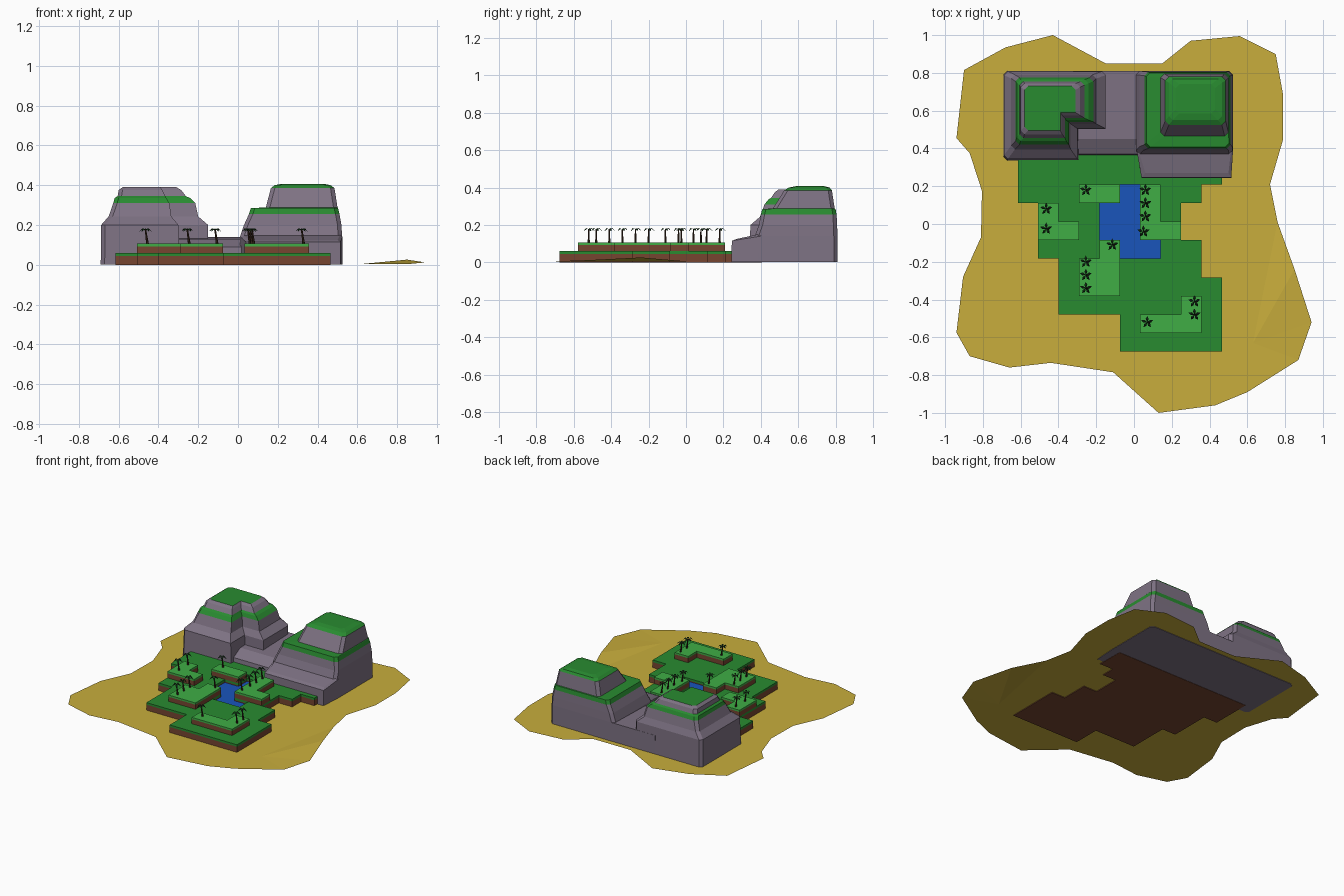
import bpy, bmesh, math
from mathutils import Vector

if "Cube" in bpy.data.objects:
    bpy.data.objects.remove(bpy.data.objects["Cube"])


def material(name, rgb):
    m = bpy.data.materials.new(name)
    m.diffuse_color = (*rgb, 1)
    m.use_nodes = True
    m.node_tree.nodes["Principled BSDF"].inputs["Base Color"].default_value = m.diffuse_color
    return m


SAND = material("sand", (0.58, 0.42, 0.045))
ROCK = material("rock", (0.21, 0.17, 0.23))
GRASS = material("grass", (0.022, 0.26, 0.03))
LIGHT = material("light_grass", (0.05, 0.42, 0.06))
SOIL = material("soil", (0.18, 0.06, 0.03))
WATER = material("water", (0.01, 0.09, 0.5))
BARK = material("bark", (0.04, 0.018, 0.01))
LEAF = material("leaf", (0.012, 0.05, 0.015))


def make_mesh(name, verts, faces, mats, slots=None):
    me = bpy.data.meshes.new(name)
    me.from_pydata(verts, [], faces)
    for m in mats:
        me.materials.append(m)
    if slots:
        me.polygons.foreach_set("material_index", slots)
    bm = bmesh.new()
    bm.from_mesh(me)
    if name not in ("sand", "palm"):
        bmesh.ops.recalc_face_normals(bm, faces=bm.faces)
    bm.to_mesh(me)
    bm.free()
    return me


def add(name, me, loc=(0, 0, 0)):
    ob = bpy.data.objects.new(name, me)
    ob.location = loc
    bpy.context.collection.objects.link(ob)
    return ob


# Sand: flat outline with one lifted edge on the right
outline = [(-.43, 1), (-.68, .935), (-.90, .815), (-.94, .455), (-.87, .375), (-.805, .175),
           (-.81, -.07), (-.905, -.28), (-.94, -.575), (-.87, -.70), (-.66, -.76), (-.44, -.735),
           (-.11, -.785), (.13, -1), (.43, -.96), (.60, -.89), (.87, -.72), (.63, -.63),
           (.76, .01), (.72, .21), (.79, .45), (.79, .68), (.75, .90), (.56, .995),
           (.30, .97), (.15, .85), (-.15, .85)]
sv = [(x, y, .005) for x, y in outline]
n = len(sv)
sv += [(.94, -.52, .012), (.85, -.24, .026)]
sf = [tuple(range(n)), (17, 16, n), (17, n, n + 1), (17, n + 1, 18)]
add("sand", make_mesh("sand", sv, sf, [SAND]))

# Terrace map: g = low grass, h = high grass, w = water
ROWS = ["gggggggggg",
        "gggggggggg",
        "ggghhwhgg.",
        ".hggwwhg..",
        ".hhgwwhh..",
        ".ggghwwgg.",
        "..ghhgggg.",
        "..ghhggggg",
        "..gggggghg",
        ".....ghhhg",
        ".....ggggg"]


def slab(name, kinds, z0, z1, mat):
    cells = {(i, j) for j, r in enumerate(ROWS) for i, c in enumerate(r) if c in kinds}
    verts, faces, index = [], [], {}

    def v(i, j, z):
        if (i, j, z) not in index:
            index[i, j, z] = len(verts)
            verts.append((-.615 + .108 * i, .406 - .0983 * j, z))
        return index[i, j, z]

    for i, j in sorted(cells):
        c = [(i, j), (i, j + 1), (i + 1, j + 1), (i + 1, j)]
        faces.append([v(*p, z1) for p in c])
        faces.append([v(*p, z0) for p in reversed(c)])
        for k, (di, dj) in enumerate([(-1, 0), (0, 1), (1, 0), (0, -1)]):
            if (i + di, j + dj) not in cells:
                a, b = c[k], c[(k + 1) % 4]
                faces.append([v(*a, z0), v(*b, z0), v(*b, z1), v(*a, z1)])
    add(name, make_mesh(name, verts, faces, [mat]))


slab("low_soil", "gh", 0, .045, SOIL)
slab("low_grass", "gh", .045, .06, GRASS)
slab("high_soil", "h", .06, .093, SOIL)
slab("high_grass", "h", .093, .106, LIGHT)
slab("lake_bed", "w", 0, .015, SOIL)
slab("lake", "w", .015, .038, WATER)


# Rocks: lofted rings, slot 0 rock and slot 1 grass
def loft(name, rings, green=(), cap=0):
    n = len(rings[0])
    verts = [p for r in rings for p in r]
    faces, slots = [], []
    for k in range(len(rings) - 1):
        for i in range(n):
            a, b = k * n + i, k * n + (i + 1) % n
            faces.append((a, b, b + n, a + n))
            slots.append(1 if k in green else 0)
    faces += [tuple(reversed(range(n))), tuple(range(len(verts) - n, len(verts)))]
    slots += [0, cap]
    add(name, make_mesh(name, verts, faces, [ROCK, GRASS], slots))


def box_ring(z, x0, x1, y0, y1, c=.02):
    return [(x, y, z) for x, y in
            [(x0 + c, y0), (x1 - c, y0), (x1, y0 + c), (x1, y1 - c),
             (x1 - c, y1), (x0 + c, y1), (x0, y1 - c), (x0, y0 + c)]]


def notch_ring(z, x0, x1, y0, y1, nx, ny, c=.02):
    return [(x, y, z) for x, y in
            [(x0 + c, y0), (nx, y0), (nx, ny), (x1, ny), (x1, y1 - c),
             (x1 - c, y1), (x0 + c, y1), (x0, y1 - c), (x0, y0 + c)]]


# Left mountain with a notched front corner
loft("left_mountain", [notch_ring(*r) for r in [
    (.002, -.69, -.15, .335, .81, -.29, .50),
    (.20, -.688, -.15, .345, .808, -.30, .505),
    (.243, -.65, -.20, .395, .79, -.335, .53),
    (.31, -.627, -.215, .42, .775, -.345, .54),
    (.335, -.62, -.24, .44, .765, -.36, .55),
    (.345, -.605, -.262, .455, .755, -.365, .56),
    (.375, -.60, -.285, .475, .745, -.38, .575),
    (.39, -.58, -.31, .495, .73, -.39, .59)]], green=(3, 4), cap=1)

# Right mountain with one grass ledge and a grass top
loft("right_mountain", [box_ring(*r) for r in [
    (.002, .01, .525, .365, .81),
    (.14, .01, .523, .368, .81),
    (.20, .03, .52, .39, .808),
    (.255, .055, .51, .40, .805),
    (.285, .065, .503, .408, .80),
    (.288, .14, .50, .465, .795),
    (.385, .165, .485, .525, .78),
    (.40, .185, .465, .55, .768),
    (.407, .22, .43, .585, .74)]], green=(3, 4, 6, 7), cap=1)

# Low saddle between the mountains
profile = [(.36, .002), (.37, .09), (.45, .13), (.81, .14), (.81, .002)]
loft("saddle", [[(x, y, z) for y, z in profile] for x in (-.32, .05)])

# Front rock ledge: trapezoid with a sloping top
loft("front_ledge", [
    [(.04, .243, .002), (.515, .243, .002), (.525, .40, .002), (.012, .40, .002)],
    [(.04, .245, .115), (.515, .245, .115), (.525, .40, .14), (.012, .40, .14)],
    [(.06, .27, .125), (.50, .27, .125), (.515, .40, .153), (.02, .40, .153)]])


# Palm: bent six-sided trunk with five drooping leaves, shared by all trees
pv, pf, ps = [], [], []
trunk = [(.010, 0, .007), (.005, .035, .005), (0, .072, .004)]
for x, z, r in trunk:
    pv += [(x + r * math.cos(math.pi * k / 3), r * math.sin(math.pi * k / 3), z) for k in range(6)]
for s in (0, 6):
    for k in range(6):
        a, b = s + k, s + (k + 1) % 6
        pf.append((a, b, b + 6, a + 6))
        ps.append(0)
for k in range(5):
    t = math.tau * k / 5 + math.pi / 2
    d, side = Vector((math.cos(t), math.sin(t), 0)), Vector((-math.sin(t), math.cos(t), 0))
    up = Vector((0, 0, 1))
    b = len(pv)
    pv += [tuple(p) for p in (up * .071, d * .018 - side * .008 + up * .072, d * .033 + up * .060,
                              d * .018 + side * .008 + up * .072, d * .018 + up * .077)]
    for f in [(0, 1, 4), (1, 2, 4), (2, 3, 4), (3, 0, 4), (1, 0, 3), (2, 1, 3)]:
        pf.append(tuple(b + q for q in f))
        ps.append(1)
palm = make_mesh("palm", pv, pf, [BARK, LEAF], ps)
spots = [(-.255, .18), (-.465, .08), (-.465, -.025), (-.115, -.11), (-.255, -.20),
         (-.255, -.27), (-.255, -.34), (.07, -.52), (.32, -.41), (.32, -.48),
         (.06, .18), (.06, .11), (.06, .04), (.05, -.04)]
for k, (x, y) in enumerate(spots):
    add(f"palm_{k + 1}", palm, (x, y, .106))
